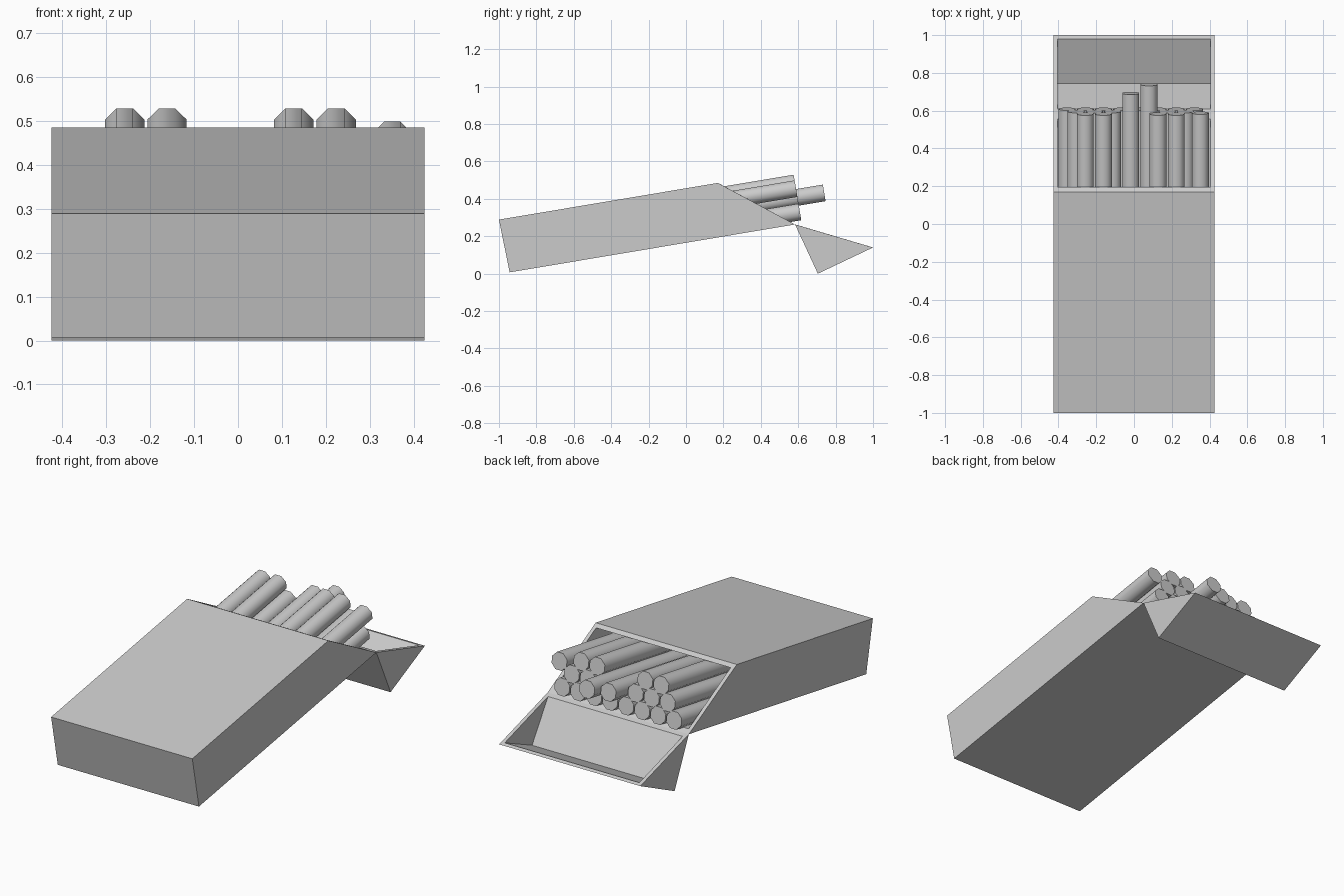
import bpy, bmesh, math
from mathutils import Matrix, Vector

if "Cube" in bpy.data.objects:
    bpy.data.objects.remove(bpy.data.objects["Cube"])

TILT = math.radians(9.5)          # slope of the pack
C, S = math.cos(TILT), math.sin(TILT)


def finish(name, bm):
    bmesh.ops.recalc_face_normals(bm, faces=bm.faces)
    me = bpy.data.meshes.new(name)
    bm.to_mesh(me)
    bm.free()
    ob = bpy.data.objects.new(name, me)
    bpy.context.collection.objects.link(ob)
    return ob


def hollow_prism(name, outer, inner, half_w, wall):
    """Hollow prism across x; the last-to-first profile edge is the opening."""
    bm = bmesh.new()

    def ring(profile, x):
        return [bm.verts.new((x, y, z)) for y, z in profile]

    n = len(outer)
    ol, orr = ring(outer, -half_w), ring(outer, half_w)
    il, ir = ring(inner, -half_w + wall), ring(inner, half_w - wall)
    for left, right in ((ol, orr), (il, ir)):
        bm.faces.new(left)
        bm.faces.new(right)
        for i in range(n - 1):
            bm.faces.new((left[i], left[i + 1], right[i + 1], right[i]))
    # rim around the opening
    o = [ol[0], orr[0], orr[-1], ol[-1]]
    k = [il[0], ir[0], ir[-1], il[-1]]
    for i in range(4):
        j = (i + 1) % 4
        bm.faces.new((o[i], o[j], k[j], k[i]))
    return finish(name, bm)


def stick(name, x, n, end, start=-0.89, radius=0.0485):
    """Eight-sided stick parallel to the pack; n is height across the pack."""
    bm = bmesh.new()
    mid = (start + end) / 2
    centre = Vector((x, mid * C - n * S, mid * S + n * C))
    m = (Matrix.Translation(centre) @ Matrix.Rotation(TILT - math.pi / 2, 4, 'X')
         @ Matrix.Rotation(math.pi / 8, 4, 'Z'))
    bmesh.ops.create_cone(bm, cap_ends=True, segments=8, radius1=radius,
                          radius2=radius, depth=end - start, matrix=m)
    for f in bm.faces:
        f.smooth = len(f.verts) == 4
    for e in bm.edges:
        e.smooth = all(len(f.verts) == 4 for f in e.link_faces)
    return finish(name, bm)


# pack body and flipped-open lid
hollow_prism("pack_body",
             [(0.583, 0.263), (-0.943, 0.007), (-1.0, 0.289), (0.17, 0.485)],
             [(0.556, 0.277), (-0.923, 0.031), (-0.964, 0.278), (0.195, 0.472)],
             0.425, 0.02)
hollow_prism("pack_lid",
             [(0.583, 0.263), (0.705, 0.0), (1.0, 0.14)],
             [(0.608, 0.256), (0.745, 0.043), (0.98, 0.146)],
             0.425, 0.02)

# sticks in three staggered rows
PITCH, END = 0.0963, 0.655
for i in range(8):
    stick(f"bottom_stick_{i}", -0.354 + i * PITCH, 0.225, END)
pulled = {3: 0.753, 4: 0.80}      # two sticks slid partly out
for i in range(7):
    stick(f"middle_stick_{i}", -0.306 + i * PITCH, 0.304, pulled.get(i, END))
for i in (0, 1, 4, 5):
    stick(f"top_stick_{i}", -0.258 + i * PITCH, 0.382, END)
stick("side_stick", 0.351, 0.351, END)
